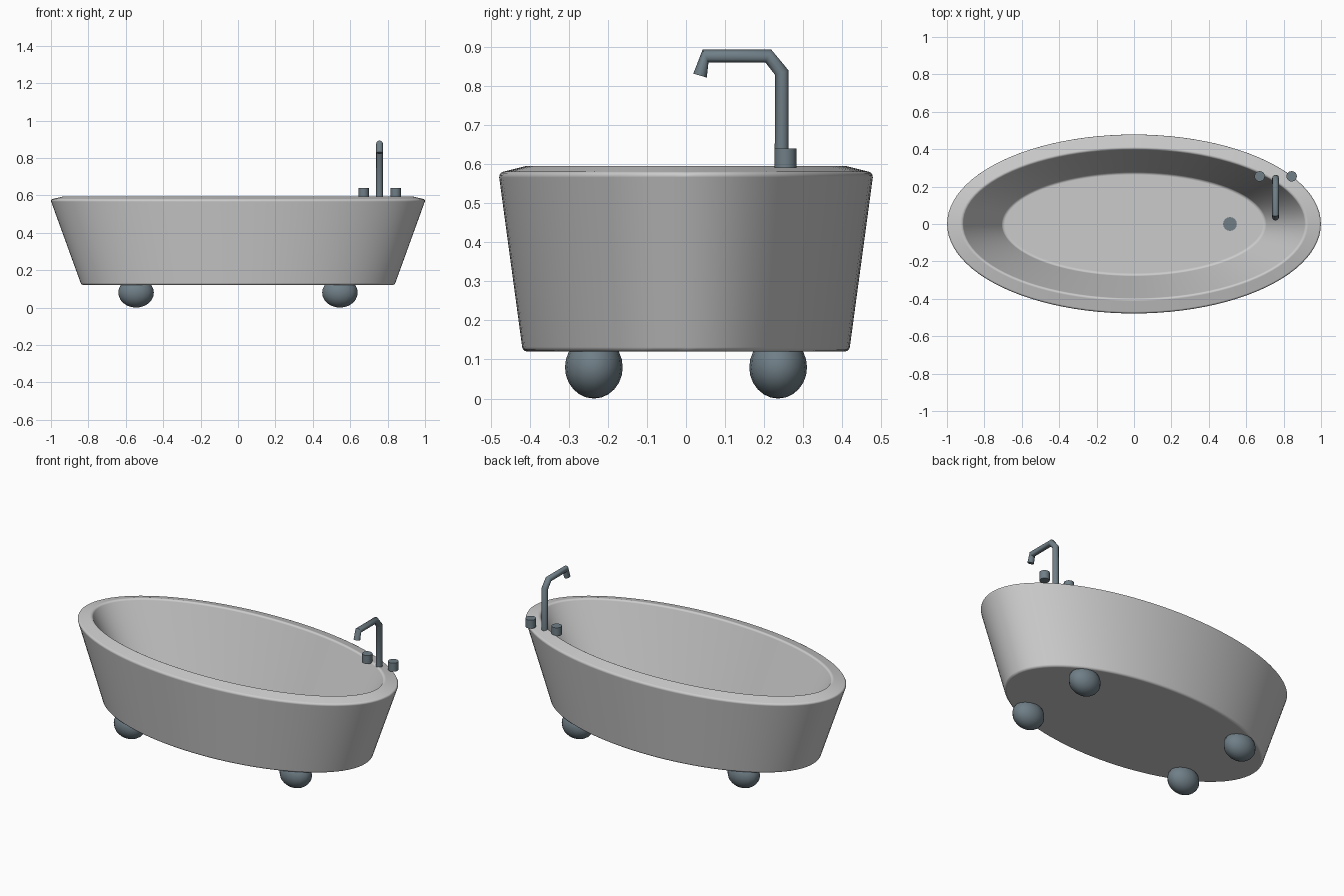
import bpy, bmesh, math
from mathutils import Matrix

if "Cube" in bpy.data.objects:
    bpy.data.objects.remove(bpy.data.objects["Cube"])


def material(name, rgb):
    mat = bpy.data.materials.new(name)
    mat.diffuse_color = (*rgb, 1)
    mat.use_nodes = True
    mat.node_tree.nodes["Principled BSDF"].inputs["Base Color"].default_value = mat.diffuse_color
    return mat


metal = material("metal", (0.16, 0.21, 0.24))
enamel = material("enamel", (0.55, 0.58, 0.565))


def finish(obj, mat, angle=35):
    obj.data.materials.append(mat)
    bpy.ops.object.select_all(action='DESELECT')
    bpy.context.view_layer.objects.active = obj
    obj.select_set(True)
    bpy.ops.object.shade_smooth_by_angle(angle=math.radians(angle))
    return obj


def from_bmesh(name, bm):
    bmesh.ops.recalc_face_normals(bm, faces=bm.faces)
    me = bpy.data.meshes.new(name)
    bm.to_mesh(me)
    bm.free()
    obj = bpy.data.objects.new(name, me)
    bpy.context.collection.objects.link(obj)
    return obj


def loft(name, rings):
    """Skin rings of points and cap both ends."""
    bm = bmesh.new()
    loops = [[bm.verts.new(p) for p in ring] for ring in rings]
    n = len(loops[0])
    for a, b in zip(loops, loops[1:]):
        for i in range(n):
            j = (i + 1) % n
            bm.faces.new((a[i], a[j], b[j], b[i]))
    bm.faces.new(loops[0])
    bm.faces.new(loops[-1])
    return from_bmesh(name, bm)


def circle(n):
    return [(math.cos(2 * math.pi * i / n), math.sin(2 * math.pi * i / n)) for i in range(n)]


def cylinder(name, x, y, z0, z1, r):
    bpy.ops.mesh.primitive_cylinder_add(vertices=16, radius=r, depth=z1 - z0,
                                        location=(x, y, (z0 + z1) / 2))
    obj = bpy.context.object
    obj.name = name
    return finish(obj, metal)


# tub shell: outside wall, sloped rim, inside wall and floor, with rounded edges
FLOOR = 0.20
profile = [(0.837, 0.418, 0.120), (1.003, 0.480, 0.578),
           (0.918, 0.400, 0.598), (0.702, 0.275, FLOOR)]
tub = loft("tub", [[(rx * c, ry * s, z) for c, s in circle(96)] for rx, ry, z in profile])
bev = tub.modifiers.new("rounded_edges", 'BEVEL')
bev.width = 0.012
bev.segments = 3
bev.limit_method = 'ANGLE'
bev.angle_limit = math.radians(35)
bev.harden_normals = True
finish(tub, enamel, 180)

# four rounded feet
for sx, sy, name in ((-1, -1, "front_left_foot"), (1, -1, "front_right_foot"),
                     (-1, 1, "back_left_foot"), (1, 1, "back_right_foot")):
    bm = bmesh.new()
    bmesh.ops.create_uvsphere(bm, u_segments=16, v_segments=12, radius=1)
    bmesh.ops.transform(bm, verts=bm.verts, matrix=Matrix.Translation(
        (0.545 * sx, 0.236 * sy, 0.08)) @ Matrix.Diagonal((0.095, 0.074, 0.08, 1)))
    finish(from_bmesh(name, bm), metal)

# bent spout: rings along (y, z, heading in degrees), square to the path
path = [(0.245, 0.590, 90), (0.245, 0.835, 110), (0.211, 0.877, 155),
        (0.050, 0.877, 205), (0.036, 0.827, 254)]
R, X = 0.018, 0.757
rings = []
for y, z, heading in path:
    h = math.radians(heading)
    rings.append([(X + R * c, y - R * s * math.sin(h), z + R * s * math.cos(h))
                  for c, s in circle(12)])
finish(loft("spout", rings), metal, 50)

# tap knobs and drain
cylinder("left_tap", 0.672, 0.255, 0.590, 0.640, 0.028)
cylinder("right_tap", 0.843, 0.255, 0.590, 0.640, 0.028)
cylinder("drain", 0.513, 0.0, FLOOR - 0.008, FLOOR + 0.006, 0.037)
